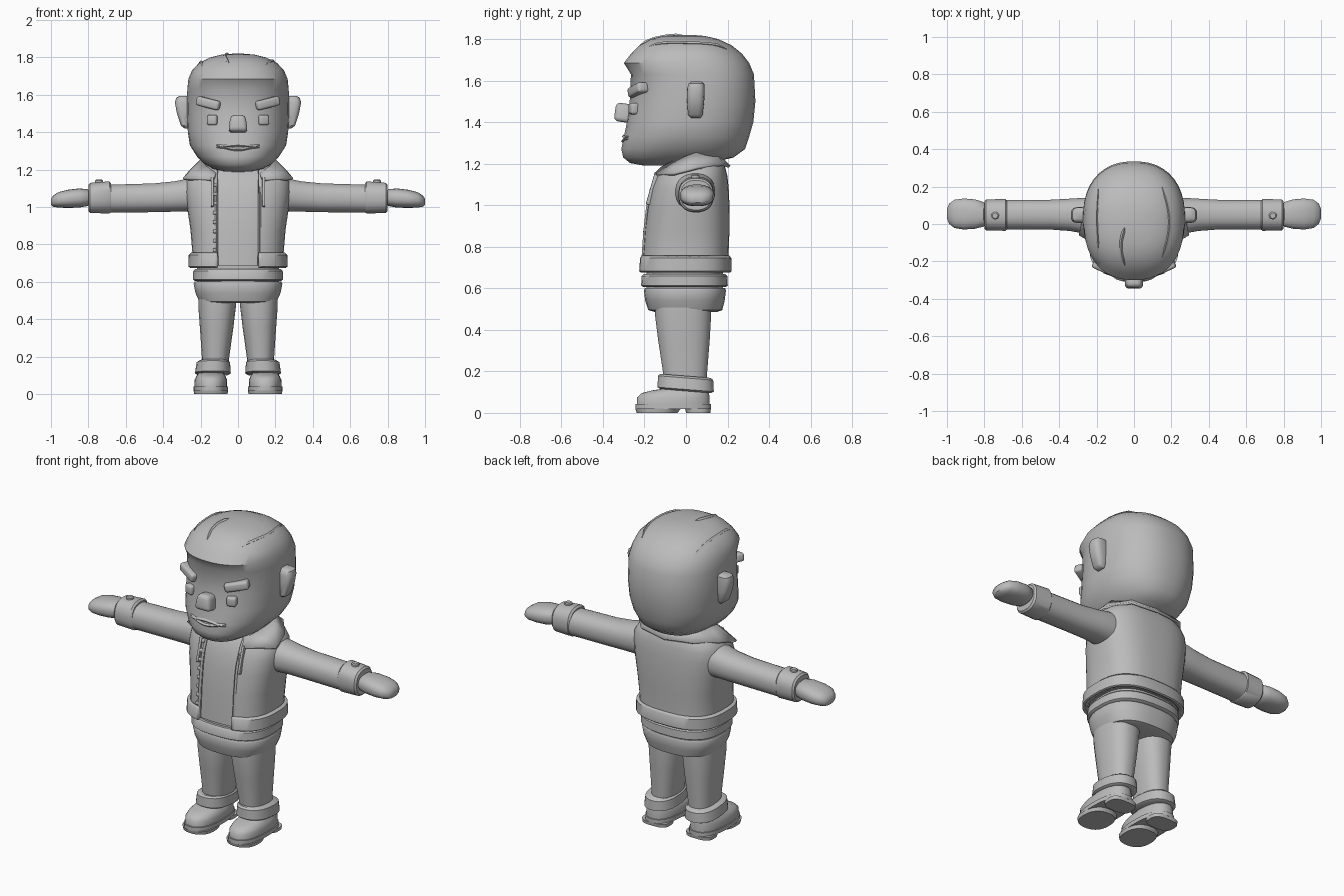
import bpy, bmesh, math
from mathutils import Vector, Matrix
from mathutils.bvhtree import BVHTree

cube = bpy.data.objects.get("Cube")
if cube:
    bpy.data.objects.remove(cube, do_unlink=True)

GREY = (0.5, 0.5, 0.5, 1)
grey = bpy.data.materials.new("plain_grey")
grey.use_nodes = True
grey.diffuse_color = GREY
grey.node_tree.nodes["Principled BSDF"].inputs["Base Color"].default_value = GREY


def finish(name, bm, mirror=False, angle=40):
    """Turn a bmesh into a shaded object, optionally mirrored across x."""
    bmesh.ops.recalc_face_normals(bm, faces=bm.faces)
    mesh = bpy.data.meshes.new(name)
    bm.to_mesh(mesh)
    bm.free()
    mesh.materials.append(grey)
    ob = bpy.data.objects.new(name, mesh)
    bpy.context.collection.objects.link(ob)
    for other in bpy.context.selected_objects:
        other.select_set(False)
    ob.select_set(True)
    bpy.context.view_layer.objects.active = ob
    bpy.ops.object.shade_smooth_by_angle(angle=math.radians(angle))
    if mirror:
        ob.modifiers.new("mirror", "MIRROR").use_clip = False
    return ob


def loft_mesh(rings, axis="z", power=2.4, sides=32, caps=True):
    """Skin superellipse rings given as (position, u min, u max, v min, v max)."""
    bm = bmesh.new()
    loops = []
    for t, u0, u1, v0, v1 in rings:
        loop = []
        for i in range(sides):
            a = math.tau * (i + 0.5) / sides
            c, s = math.cos(a), math.sin(a)
            u = (u0 + u1) / 2 + (u1 - u0) / 2 * math.copysign(abs(c) ** (2 / power), c)
            v = (v0 + v1) / 2 + (v1 - v0) / 2 * math.copysign(abs(s) ** (2 / power), s)
            loop.append(bm.verts.new((u, v, t) if axis == "z" else (t, u, v)))
        loops.append(loop)
    for low, high in zip(loops, loops[1:]):
        for i in range(sides):
            j = (i + 1) % sides
            bm.faces.new((low[i], low[j], high[j], high[i]))
    if caps:
        bm.faces.new(loops[0])
        bm.faces.new(loops[-1])
    return bm


def loft(name, rings, mirror=False, angle=40, **options):
    return finish(name, loft_mesh(rings, **options), mirror, angle)


def block(name, at, size, turn=(0, 0, 0), bevel=0.01, taper=1, mirror=False):
    """Rounded box; taper narrows its top."""
    bm = bmesh.new()
    bmesh.ops.create_cube(bm, size=1)
    for v in bm.verts:
        if v.co.z > 0:
            v.co.x *= taper
        v.co = Vector(a * b for a, b in zip(v.co, size))
    bmesh.ops.bevel(bm, geom=bm.edges[:], offset=bevel, segments=3, profile=0.5, affect="EDGES")
    spin = [Matrix.Rotation(math.radians(d), 4, ax) for d, ax in zip(turn, "XYZ")]
    bm.transform(Matrix.Translation(at) @ spin[2] @ spin[1] @ spin[0])
    return finish(name, bm, mirror)


def tube(name, points, radius, mirror=False):
    """Thin four-sided cord that tapers at both ends."""
    bm = bmesh.new()
    loops = []
    for k, p in enumerate(points):
        r = radius * (0.3 if k in (0, len(points) - 1) else 1)
        along = points[min(k + 1, len(points) - 1)] - points[max(k - 1, 0)]
        turn = along.to_track_quat("Z", "Y")
        loops.append([bm.verts.new(p + turn @ Vector((r * x, r * y, 0)))
                      for x, y in ((1, 0), (0, 1), (-1, 0), (0, -1))])
    for a, b in zip(loops, loops[1:]):
        for i in range(4):
            bm.faces.new((a[i], a[(i + 1) % 4], b[(i + 1) % 4], b[i]))
    bm.faces.new(loops[0])
    bm.faces.new(loops[-1])
    return finish(name, bm, mirror)


def profile(rows, inset=0.0):
    """Rows of (z, half width, front y, back y) to loft rings."""
    return [(z, inset - w, w - inset, f + inset, b - inset) for z, w, f, b in rows]


def front_point(tree, x, z):
    return tree.ray_cast(Vector((x, -2, z)), Vector((0, 1, 0)))[0]


# Head with overhanging fringe
head_rows = [(1.19, .07, -.2, .0), (1.203, .13, -.27, .12), (1.23, .18, -.303, .23),
             (1.27, .22, -.312, .285), (1.33, .258, -.3, .305), (1.4, .269, -.285, .325),
             (1.5, .273, -.272, .335), (1.63, .272, -.266, .328), (1.685, .266, -.3, .305),
             (1.73, .247, -.265, .27), (1.77, .21, -.225, .22), (1.8, .15, -.17, .155),
             (1.815, .09, -.11, .09), (1.82, .03, -.04, .03)]
head = loft_mesh(profile(head_rows), power=2.3, sides=40)
face = BVHTree.FromBMesh(head)
finish("head", head, angle=45)

# Hair locks lying on the crown
for side, x0, x1, y0, y1 in ((1, .15, .19, -.18, .2), (-1, .19, .2, -.14, .2), (-1, .05, .07, -.22, -.02)):
    lock = []
    for k in range(9):
        t = k / 8
        x = side * (x0 + (x1 - x0) * math.sin(math.pi * t))
        lock.append(face.ray_cast(Vector((x, y0 + (y1 - y0) * t, 3)), Vector((0, 0, -1)))[0])
    tube("hair_lock", lock, 0.009)

# Facial features
eye = front_point(face, .135, 1.465)
block("eye", eye, (.055, .05, .055), (0, 0, 18), 0.012, mirror=True)
brow = front_point(face, .155, 1.555)
block("eyebrow", brow, (.135, .06, .05), (0, -13, 24), 0.014, mirror=True)
block("nose", (0, -.3, 1.445), (.105, .085, .09), (-8, 0, 0), 0.022, 0.75)
for name, drop, lift in (("upper_lip", 0, .006), ("lower_lip", .012, -.006)):
    lip = []
    for k in range(11):
        x = -.115 + .023 * k
        z = 1.325 - drop * (1 - (x / .115) ** 2) + lift * math.cos(x * 26)
        lip.append(front_point(face, x, z))
    tube(name, lip, 0.009)
loft("ear", [(1.42, .26, .285, .025, .07), (1.435, .25, .305, .01, .08), (1.5, .24, .327, .005, .088),
             (1.56, .24, .338, .005, .09), (1.585, .25, .33, .012, .088), (1.595, .265, .31, .025, .075)],
     mirror=True, power=3, sides=20)
loft("neck", [(1.12, -.13, .13, -.1, .14), (1.3, -.13, .13, -.1, .14)])

# Shirt inside an open jacket
torso = [(.685, .25, -.22, .208), (.76, .245, -.215, .205), (.88, .255, -.206, .21),
         (1.0, .273, -.19, .21), (1.08, .281, -.172, .206), (1.14, .276, -.148, .2),
         (1.18, .25, -.122, .19), (1.22, .19, -.085, .17), (1.245, .14, -.06, .15)]
loft("shirt", profile(torso, .016), power=2.7)


def open_front(name, rows, thickness, gap=.11):
    """Loft a shell, cut away its front strip and give it thickness."""
    bm = loft_mesh(profile(rows), power=2.7, sides=40, caps=False)
    for x in (-gap, gap):
        bmesh.ops.bisect_plane(bm, geom=bm.verts[:] + bm.edges[:] + bm.faces[:],
                               plane_co=(x, 0, 0), plane_no=(1, 0, 0))
    strip = [f for f in bm.faces
             if abs(f.calc_center_median().x) < gap and f.calc_center_median().y < 0]
    bmesh.ops.delete(bm, geom=strip, context="FACES")
    tree = BVHTree.FromBMesh(bm)
    ob = finish(name, bm)
    shell = ob.modifiers.new("thickness", "SOLIDIFY")
    shell.thickness = thickness
    shell.offset = -1
    return tree


coat = open_front("jacket", torso, .014)
open_front("jacket_hem", [(.675, .257, -.226, .212), (.682, .266, -.234, .22),
                          (.745, .264, -.23, .219), (.757, .25, -.222, .21)], .025)

# Jacket trim: placket cords, buttons and chest flaps
tube("placket_cord", [front_point(coat, .115, .69 + .06 * k) for k in range(8)], .009, True)
for k in range(9):
    spot = front_point(coat, -.124, .72 + .05 * k)
    block("jacket_button", spot, (.02, .022, .02), bevel=.006)
flap = front_point(coat, .137, 1.08)
block("chest_flap", flap, (.016, .022, .16), (-16, 0, 0), .004, mirror=True)

# Folded collar, one half mirrored
inner = [(0, .16, 1.245), (.12, .13, 1.262), (.2, .05, 1.255), (.17, -.05, 1.22), (.12, -.12, 1.185)]
outer = [(0, .215, 1.19), (.17, .185, 1.2), (.27, .06, 1.185), (.295, -.06, 1.155), (.135, -.155, 1.15)]
bm = bmesh.new()
top = [bm.verts.new(p) for p in inner]
rim = [bm.verts.new(p) for p in outer]
for i in range(len(top) - 1):
    bm.faces.new((top[i], rim[i], rim[i + 1], top[i + 1]))
collar = finish("collar", bm, True)
collar.modifiers.new("thickness", "SOLIDIFY").thickness = .014

# Arms stretched sideways
loft("sleeve", [(.2, -.06, .14, .97, 1.165), (.28, -.05, .14, .975, 1.15), (.34, -.038, .136, .975, 1.138),
                (.45, -.03, .13, .972, 1.127), (.69, -.03, .13, .97, 1.12)],
     axis="x", mirror=True, power=2.3, sides=24)
loft("sleeve_cuff", [(.678, -.03, .125, .972, 1.128), (.688, -.037, .134, .965, 1.138),
                     (.79, -.035, .132, .968, 1.13), (.8, -.025, .123, .977, 1.12)],
     axis="x", mirror=True, sides=24)
loft("cuff_button", [(1.12, .722, .764, .024, .066), (1.142, .722, .764, .024, .066),
                     (1.147, .728, .758, .03, .06)], mirror=True, power=2, sides=16)
loft("hand", [(.79, .0, .1, 1.02, 1.08), (.805, -.015, .118, 1.005, 1.096), (.85, -.026, .132, .997, 1.1),
              (.91, -.03, .137, .995, 1.093), (.96, -.022, .13, .997, 1.08), (.988, .0, .11, 1.002, 1.062),
              (1.0, .03, .08, 1.012, 1.045)], axis="x", mirror=True, sides=24)

# Waistband and trousers
loft("waistband", profile([(.605, .232, -.205, .19), (.613, .242, -.217, .202),
                           (.658, .24, -.214, .2), (.668, .23, -.205, .19)]), power=2.6)
loft("waist", profile([(.58, .22, -.19, .18), (.7, .22, -.19, .18)]), power=2.6)
loft("trouser_seat", profile([(.486, .18, -.15, .15), (.495, .208, -.182, .175), (.54, .228, -.197, .187),
                              (.59, .238, -.204, .193), (.602, .232, -.198, .188)]), power=2.6)
loft("trouser_leg", [(.12, .055, .19, -.105, .1), (.2, .046, .194, -.112, .103), (.35, .025, .204, -.135, .115),
                     (.47, .01, .213, -.15, .122), (.52, .01, .213, -.15, .122)],
     mirror=True, sides=24)

# Turned-up trouser cuff, sloping up to the front
bm = loft_mesh([(.105, .05, .22, -.125, .12), (.113, .038, .23, -.138, .135),
                (.168, .042, .222, -.136, .132), (.178, .052, .208, -.125, .12)], sides=24)
for v in bm.verts:
    v.co.z -= .08 * v.co.y
finish("trouser_cuff", bm, True)

# Boots with sole, tread and heel
loft("boot", [(.04, .058, .232, -.238, .115), (.075, .057, .233, -.236, .114), (.095, .066, .224, -.215, .112),
              (.108, .075, .215, -.165, .11), (.118, .073, .212, -.1, .108), (.15, .07, .2, -.085, .1)],
     mirror=True, sides=28, angle=50)
loft("boot_sole", [(.018, .052, .238, -.245, .121), (.042, .052, .238, -.245, .121)], mirror=True)
loft("boot_tread", [(0, .056, .234, -.238, -.04), (.02, .052, .238, -.244, -.025)], mirror=True)
loft("boot_heel", [(0, .062, .228, .0, .117), (.02, .06, .23, -.005, .12)], mirror=True, power=3)
